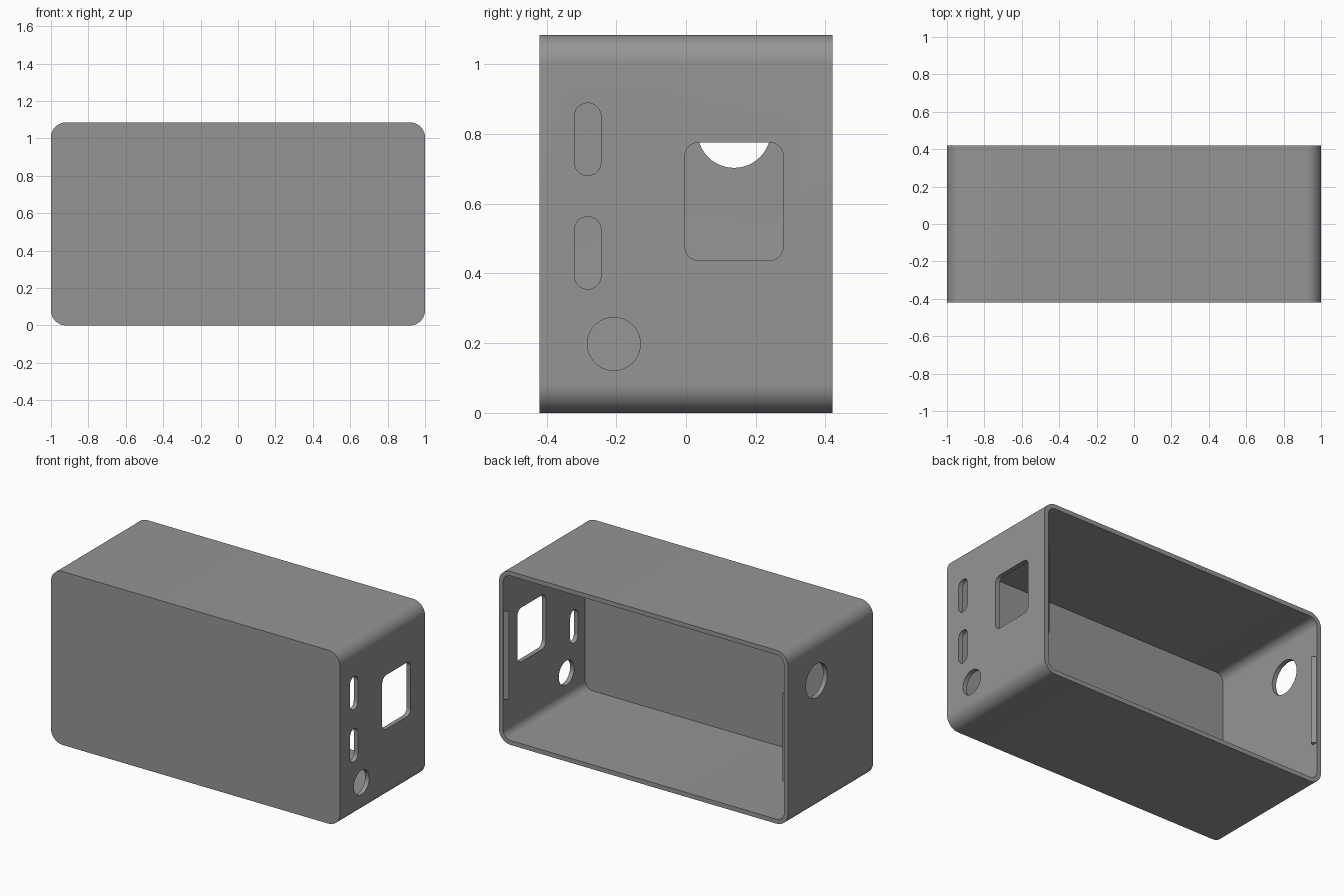
import bpy, bmesh, math
from mathutils import Vector

if "Cube" in bpy.data.objects:
    bpy.data.objects.remove(bpy.data.objects["Cube"])

W, D, H = 2.0, 0.84, 1.085      # outer size
T, R = 0.028, 0.08              # wall thickness, corner radius
CZ = H / 2

grey = bpy.data.materials.new("mid grey")
grey.diffuse_color = (0.30, 0.30, 0.30, 1)
grey.use_nodes = True
grey.node_tree.nodes["Principled BSDF"].inputs["Base Color"].default_value = grey.diffuse_color


def rounded(cu, cz, w, h, r, n=12):
    """Rounded rectangle outline; a full radius gives a slot or a circle."""
    pts = []
    for k, (su, sz) in enumerate([(1, 1), (-1, 1), (-1, -1), (1, -1)]):
        for i in range(n + 1):
            a = math.pi / 2 * (k + i / n)
            pts.append((cu + su * (w / 2 - r) + r * math.cos(a),
                        cz + sz * (h / 2 - r) + r * math.sin(a)))
    return pts


def prism(name, outline, place, start, end):
    """Extrude a 2D outline; place(u, v, t) maps it into space."""
    bm = bmesh.new()
    base = [bm.verts.new(place(u, v, start)) for u, v in outline]
    face = bm.faces.new(base)
    out = bmesh.ops.extrude_face_region(bm, geom=[face])
    move = Vector(place(0, 0, end)) - Vector(place(0, 0, start))
    bmesh.ops.translate(bm, vec=move,
                        verts=[g for g in out["geom"] if isinstance(g, bmesh.types.BMVert)])
    bmesh.ops.remove_doubles(bm, verts=bm.verts, dist=1e-5)
    bmesh.ops.recalc_face_normals(bm, faces=bm.faces)
    mesh = bpy.data.meshes.new(name)
    bm.to_mesh(mesh)
    bm.free()
    mesh.materials.append(grey)
    ob = bpy.data.objects.new(name, mesh)
    bpy.context.collection.objects.link(ob)
    return ob


def along_y(u, v, t):
    return (u, t, v)


def along_x(u, v, t):
    return (t, u, v)


def along_z(u, v, t):
    return (u, v, t)


# Outer shell and the cavity open at the back
shell = prism("enclosure_shell", rounded(0, CZ, W, H, R), along_y, -D / 2, D / 2)
cutters = [prism("cavity_cutter", rounded(0, CZ, W - 2 * T, H - 2 * T, R - T),
                 along_y, -D / 2 + T, D / 2 + 0.1)]

# Right wall: two slots, round hole, square port; left wall: cable hole
for name, side, outline in [
    ("upper_slot", 1, rounded(-0.282, 0.785, 0.076, 0.208, 0.0379)),
    ("lower_slot", 1, rounded(-0.282, 0.459, 0.076, 0.208, 0.0379)),
    ("round_hole", 1, rounded(-0.207, 0.198, 0.152, 0.152, 0.076)),
    ("square_port", 1, rounded(0.138, 0.607, 0.282, 0.339, 0.04)),
    ("cable_hole", -1, rounded(0.138, 0.808, 0.21, 0.21, 0.105)),
]:
    cutters.append(prism(name + "_cutter", outline, along_x, side * 0.9, side * 1.1))

for cutter in cutters:
    mod = shell.modifiers.new(cutter.name, "BOOLEAN")
    mod.operation = "DIFFERENCE"
    mod.solver = "EXACT"
    mod.object = cutter
    bpy.context.view_layer.objects.active = shell
    bpy.ops.object.modifier_apply(modifier=mod.name)
    bpy.data.objects.remove(cutter)

# Snap ridges inside the side walls, next to the open edge
for side, name in [(1, "right_snap_ridge"), (-1, "left_snap_ridge")]:
    x = side * (W / 2 - T)
    tri = [(x + side * 0.005, D / 2 - 0.003), (x - side * 0.026, D / 2 - 0.023),
           (x + side * 0.005, D / 2 - 0.043)]
    prism(name, tri, along_z, CZ - 0.275, CZ + 0.275)

# Smooth rounded corners, keep crisp edges
bpy.ops.object.select_all(action="DESELECT")
shell.select_set(True)
bpy.context.view_layer.objects.active = shell
bpy.ops.object.shade_smooth_by_angle(angle=math.radians(30))
